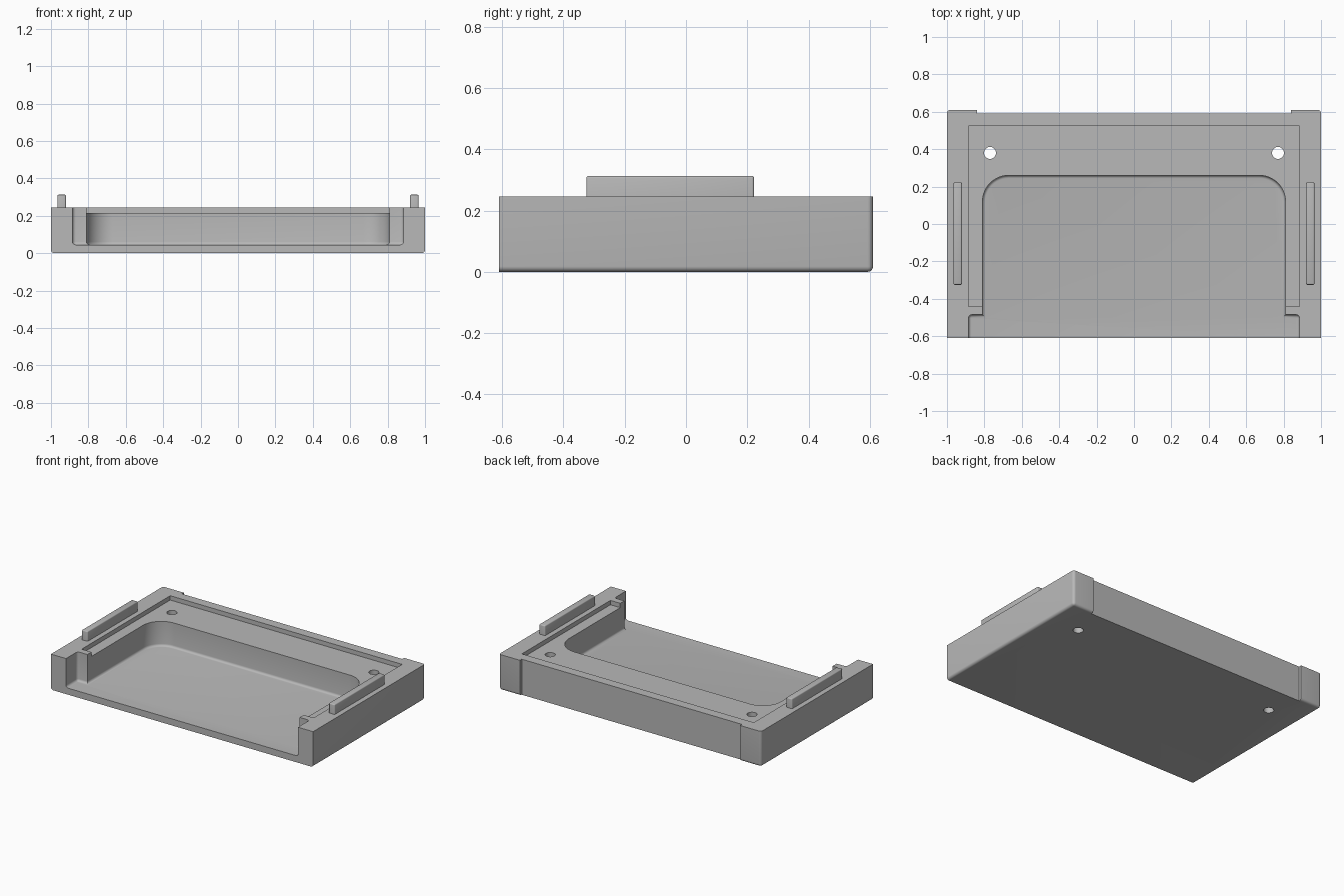
import bpy
import bmesh

if "Cube" in bpy.data.objects:
    bpy.data.objects.remove(bpy.data.objects["Cube"], do_unlink=True)

grey = bpy.data.materials.new("light grey plastic")
grey.use_nodes = True
COLOUR = (0.48, 0.48, 0.48, 1)
grey.diffuse_color = COLOUR
grey.node_tree.nodes["Principled BSDF"].inputs["Base Color"].default_value = COLOUR

W, D, H = 1.0, 0.61, 0.245      # half width, half depth, height of the tray
FLOOR, LEDGE = 0.045, 0.215     # heights of the pocket floor and the ledge
TOP = 0.4                       # cutters reach above the tray


def prism(outline, z0, z1):
    """Extrude a counter-clockwise outline between two heights."""
    bm = bmesh.new()
    base = bm.faces.new([bm.verts.new((x, y, z0)) for x, y in outline])
    new = bmesh.ops.extrude_face_region(bm, geom=[base], use_keep_orig=True)["geom"]
    top = [v for v in new if isinstance(v, bmesh.types.BMVert)]
    bmesh.ops.translate(bm, verts=top, vec=(0, 0, z1 - z0))
    bmesh.ops.recalc_face_normals(bm, faces=bm.faces)
    return bm


def rect(x0, x1, y0, y1):
    return [(x0, y0), (x1, y0), (x1, y1), (x0, y1)]


def round_edges(bm, test, radius, segments):
    """Round every edge whose midpoint and direction pass the test."""
    edges = []
    for e in bm.edges:
        a, b = (v.co for v in e.verts)
        if test((a + b) / 2, abs(a.z - b.z) > 0.01):
            edges.append(e)
    bmesh.ops.bevel(bm, geom=edges, offset=radius, segments=segments,
                    profile=0.5, affect="EDGES", clamp_overlap=True)


def finish(bm, name):
    mesh = bpy.data.meshes.new(name)
    bm.to_mesh(mesh)
    bm.free()
    mesh.materials.append(grey)
    obj = bpy.data.objects.new(name, mesh)
    bpy.context.collection.objects.link(obj)
    return obj


def select(obj):
    bpy.ops.object.select_all(action="DESELECT")
    obj.select_set(True)
    bpy.context.view_layer.objects.active = obj


def cut(obj, cutter):
    cutter.hide_render = True
    mod = obj.modifiers.new("cut", "BOOLEAN")
    mod.operation, mod.solver, mod.object = "DIFFERENCE", "EXACT", cutter
    select(obj)
    bpy.ops.object.modifier_apply(modifier=mod.name)
    bpy.data.objects.remove(cutter, do_unlink=True)


# Tray block, rounded below and at the rear corners; the front stays sharp
bm = prism(rect(-W, W, -D, D), 0, H)
round_edges(bm, lambda m, upright: (upright and m.y > 0)
            or (not upright and m.z < 0.01 and m.y > -D + 0.01), 0.018, 5)
tray = finish(bm, "tray")

# Open-front pocket with large rear corners and a wider mouth
half = [(0.885, -0.8), (0.885, -0.485), (0.81, -0.485), (0.81, 0.26)]
bm = prism(half + [(-x, y) for x, y in reversed(half)], FLOOR, TOP)
round_edges(bm, lambda m, upright: upright and m.y > 0, 0.14, 12)
round_edges(bm, lambda m, upright: upright and abs(m.x) > 0.85 and m.y > -0.6, 0.018, 5)
round_edges(bm, lambda m, upright: not upright and m.z < FLOOR + 0.01
            and m.y > -0.75, 0.016, 4)
cut(tray, finish(bm, "pocket_cutter"))

# Shallow ledge around the pocket
cut(tray, finish(prism(rect(-0.885, 0.885, -0.44, 0.525), LEDGE, TOP), "ledge_cutter"))

# Inset rear face between the two corner pads
cut(tray, finish(prism(rect(-0.84, 0.84, 0.59, 0.8), -0.1, TOP), "rear_cutter"))

# Through holes in the ledge
for side in (-1, 1):
    bpy.ops.mesh.primitive_cylinder_add(vertices=32, radius=0.032, depth=1,
                                        location=(side * 0.77, 0.38, 0))
    hole = bpy.context.object
    hole.data.materials.append(grey)
    cut(tray, hole)

select(tray)
bpy.ops.object.shade_smooth_by_angle(angle=0.6)

# Raised rails on the side walls
for side, name in ((1, "left_rail"), (-1, "right_rail")):
    xs = sorted((side * 0.92, side * 0.965))
    bm = prism(rect(*xs, -0.325, 0.222), H - 0.01, 0.313)
    round_edges(bm, lambda m, upright: upright or m.z > 0.3, 0.007, 3)
    select(finish(bm, name))
    bpy.ops.object.shade_smooth_by_angle(angle=0.6)
